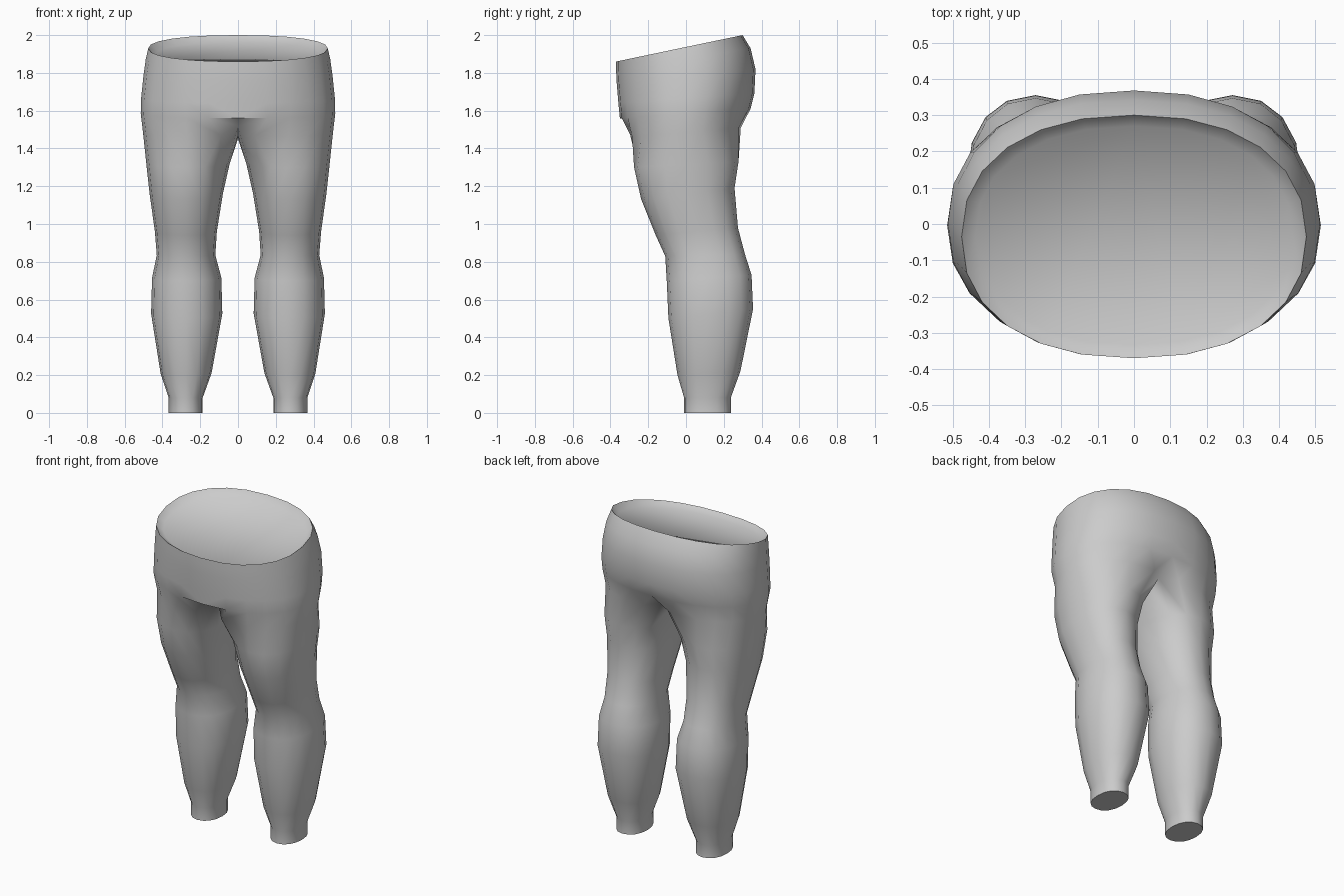
import bpy, bmesh
from math import sin, cos, radians, copysign

if "Cube" in bpy.data.objects:
    bpy.data.objects.remove(bpy.data.objects["Cube"])


def spow(v, n):
    return copysign(abs(v) ** (2 / n), v)


def section(angles, cx, rx, yf, yb, zf, zb, n=2.2):
    """Rounded cross-section, tilted from height zf at the front to zb at the back."""
    cy, ry = (yf + yb) / 2, (yb - yf) / 2
    pts = []
    for a in angles:
        x, y = spow(cos(radians(a)), n), spow(sin(radians(a)), n)
        pts.append((cx + rx * x, cy + ry * y, zf + (zb - zf) * (y + 1) / 2))
    return pts


LEG = [-135 + 22.5 * i for i in range(16)]
HIP = [-90 + 15 * i for i in range(13)]

# leg sections: x min, x max, y front, y back, z front, z back
legs = [
    (.187, .367, -.010, .237, 0, 0),
    (.187, .367, -.010, .237, .08, .08),
    (.140, .410, -.045, .288, .20, .22),
    (.083, .460, -.093, .355, .50, .55),
    (.088, .455, -.102, .347, .70, .73),
    (.120, .430, -.110, .312, .83, .84),
    (.112, .440, -.160, .275, .94, .98),
    (.080, .468, -.237, .257, 1.13, 1.19),
    (.045, .485, -.275, .278, 1.30, 1.33),
]
# hip sections: half width, y front, y back, z front, z back
hips = [
    (.515, -.350, .342, 1.56, 1.61),
    (.513, -.358, .362, 1.64, 1.69),
    (.500, -.368, .368, 1.76, 1.82),
    (.488, -.370, .342, 1.82, 1.93),
    (.475, -.370, .300, 1.86, 2.00),
    (.437, -.333, .270, 1.835, 1.96),
]

bm = bmesh.new()


def ring(pts):
    return [bm.verts.new(p) for p in pts]


def bridge(a, b, closed):
    n = len(a)
    for i in range(n if closed else n - 1):
        j = (i + 1) % n
        bm.faces.new((a[i], a[j], b[j], b[i]))


# leg
rows = [ring(section(LEG, (a + b) / 2, (b - a) / 2, *r)) for a, b, *r in legs]
bm.faces.new(rows[0][::-1])

# crotch: outer arc of the hip plus a seam under the centre
arc = section(HIP, 0, .503, -.325, .318, 1.46, 1.51)
arc[0], arc[-1] = (0, -.20, 1.52), (0, .22, 1.52)
arc[1] = (.09, -.295, 1.47)
arc[-2] = (.09, .29, 1.51)
seam = [(0, .12, 1.47), (0, .01, 1.45), (0, -.10, 1.47)]
rows.append(ring(arc + seam))
for a, b in zip(rows, rows[1:]):
    bridge(a, b, True)

# hips, waist edge and recessed top
prev = rows[-1][:13]
for w, yf, yb, zf, zb in hips:
    cur = ring(section(HIP, 0, w, yf, yb, zf, zb, 2.25))
    bridge(prev, cur, False)
    prev = cur
bm.faces.new(prev)

# snap the centre line, mirror the half
for v in bm.verts:
    if abs(v.co.x) < .001:
        v.co.x = 0
bmesh.ops.recalc_face_normals(bm, faces=bm.faces[:])
geom = bm.verts[:] + bm.edges[:] + bm.faces[:]
bmesh.ops.mirror(bm, geom=geom, axis='X', merge_dist=.0005)
bmesh.ops.remove_doubles(bm, verts=bm.verts[:], dist=.0005)
bmesh.ops.recalc_face_normals(bm, faces=bm.faces[:])

mesh = bpy.data.meshes.new("trousers")
bm.to_mesh(mesh)
bm.free()
trousers = bpy.data.objects.new("trousers", mesh)
bpy.context.collection.objects.link(trousers)
bpy.context.view_layer.objects.active = trousers
trousers.select_set(True)
bpy.ops.object.shade_smooth_by_angle(angle=radians(50))
